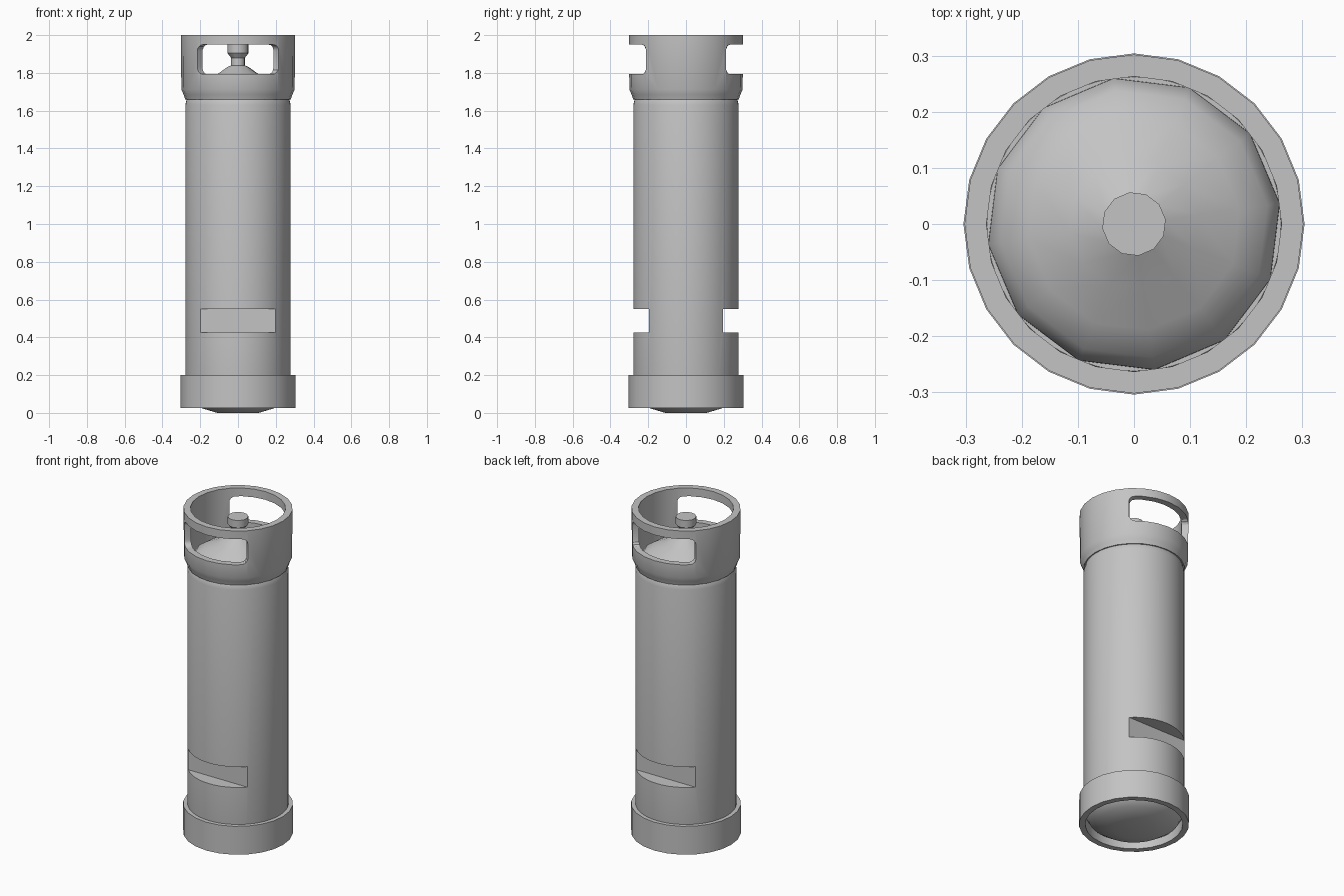
import bpy, bmesh
from math import sin, cos, pi, radians

cube = bpy.data.objects.get("Cube")
if cube:
    bpy.data.objects.remove(cube, do_unlink=True)

GREY = (0.55, 0.55, 0.55, 1)
mat = bpy.data.materials.new("light grey metal")
mat.use_nodes = True
mat.diffuse_color = GREY
mat.node_tree.nodes["Principled BSDF"].inputs["Base Color"].default_value = GREY


def finish(name, bm, smooth=True):
    bmesh.ops.recalc_face_normals(bm, faces=bm.faces[:])
    me = bpy.data.meshes.new(name)
    bm.to_mesh(me)
    bm.free()
    ob = bpy.data.objects.new(name, me)
    bpy.context.collection.objects.link(ob)
    me.materials.append(mat)
    if smooth:
        shade(ob)
    return ob


def shade(ob):
    bpy.ops.object.select_all(action='DESELECT')
    ob.select_set(True)
    bpy.context.view_layer.objects.active = ob
    bpy.ops.object.shade_smooth_by_angle(angle=radians(32))


def revolve(name, profile, sides, turn=0, ring=False, smooth=True):
    """Spin (radius, height) points; ring joins last to first, else ends are capped."""
    bm = bmesh.new()
    loops = [[bm.verts.new((r * cos(turn + 2 * pi * i / sides),
                            r * sin(turn + 2 * pi * i / sides), z))
              for i in range(sides)] for r, z in profile]
    pairs = list(zip(loops, loops[1:]))
    if ring:
        pairs.append((loops[-1], loops[0]))
    else:
        bm.faces.new(loops[0])
        bm.faces.new(loops[-1])
    for a, b in pairs:
        for i in range(sides):
            j = (i + 1) % sides
            bm.faces.new((a[i], a[j], b[j], b[i]))
    return finish(name, bm, smooth)


def cut(ob, cutters):
    """Subtract the cutters, then remove them."""
    bpy.context.view_layer.objects.active = ob
    for c in cutters:
        mod = ob.modifiers.new("cut", 'BOOLEAN')
        mod.operation = 'DIFFERENCE'
        mod.solver = 'EXACT'
        mod.object = c
        bpy.ops.object.modifier_apply(modifier=mod.name)
        bpy.data.objects.remove(c, do_unlink=True)
    shade(ob)


def box_cutter(centre, size):
    bm = bmesh.new()
    bmesh.ops.create_cube(bm, size=1)
    for v in bm.verts:
        v.co = [c + s * k for c, s, k in zip(centre, size, v.co)]
    ob = finish("notch_cutter", bm, False)
    ob.hide_render = True
    return ob


def window_cutter(side):
    """Quarter-turn opening with radial ends and rounded corners."""
    half, low, high, rad, rad_z = radians(45.5), 1.793, 1.95, radians(7), 0.035
    outline = []
    for k, (sa, sz) in enumerate(((1, 1), (-1, 1), (-1, -1), (1, -1))):
        for s in range(5):
            t = pi / 2 * (k + s / 4)
            z = high - rad_z if sz > 0 else low + rad_z
            outline.append((sa * (half - rad) + rad * cos(t), z + rad_z * sin(t)))
    bm = bmesh.new()
    inner, outer = [[bm.verts.new((r * sin(a), side * r * cos(a), z))
                     for a, z in outline] for r in (0.2, 0.5)]
    bm.faces.new(inner)
    bm.faces.new(outer)
    for i in range(len(outline)):
        j = (i + 1) % len(outline)
        bm.faces.new((inner[i], inner[j], outer[j], outer[i]))
    bmesh.ops.triangulate(bm, faces=bm.faces[:])
    ob = finish("window_cutter", bm, False)
    ob.hide_render = True
    return ob


# Main body with domed underside and a flat notch front and back
body = revolve("body", [(0.11, 0), (0.2, 0.027), (0.25, 0.06), (0.272, 0.1),
                        (0.279, 0.14), (0.279, 1.63), (0.272, 1.66),
                        (0.262, 1.675)], 48, smooth=False)
cut(body, [box_cutter((0, s * 0.345, 0.488), (0.8, 0.3, 0.125)) for s in (-1, 1)])

# Foot ring
revolve("foot_ring", [(0.27, 0.027), (0.304, 0.027), (0.304, 0.2), (0.27, 0.2)],
        24, ring=True)

# Top collar with two hand openings
collar = revolve("collar", [(0.263, 1.66), (0.28, 1.66), (0.288, 1.685),
                            (0.3, 1.712), (0.302, 2), (0.263, 2)],
                 24, ring=True, smooth=False)
cut(collar, [window_cutter(s) for s in (-1, 1)])

# Shoulder dome inside the collar
revolve("shoulder_dome", [(0.263, 1.66), (0.262, 1.69), (0.24, 1.725),
                          (0.19, 1.757), (0.115, 1.79), (0.055, 1.832),
                          (0.036, 1.84)], 12, turn=radians(8))

# Valve stem with a wider head
revolve("valve_stem", [(0.037, 1.82), (0.037, 1.88), (0.057, 1.905),
                       (0.057, 1.95)], 12, turn=radians(8))
